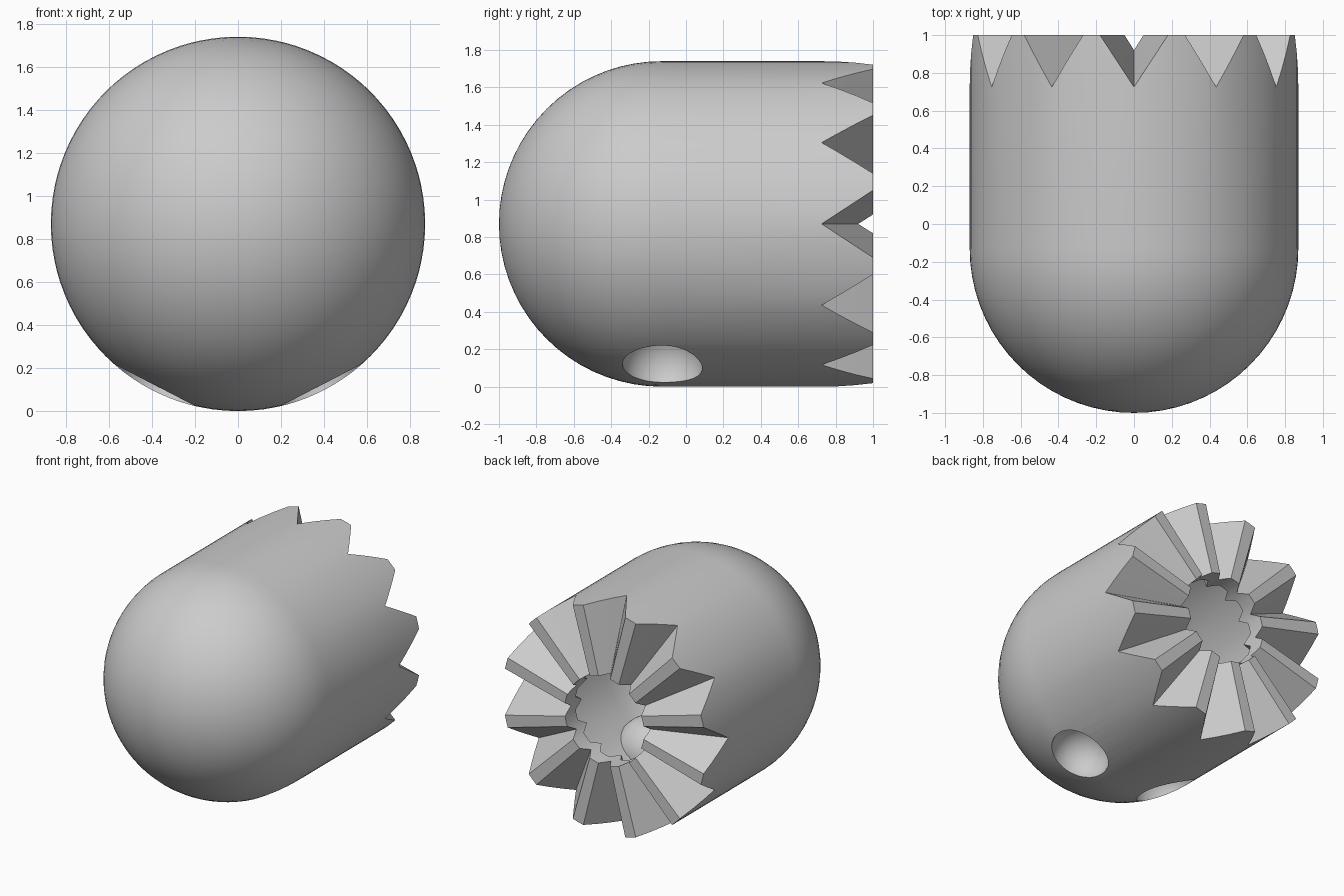
import bpy, bmesh
from math import sin, cos, pi, radians, sqrt, atan2
from mathutils import Vector

if "Cube" in bpy.data.objects:
    bpy.data.objects.remove(bpy.data.objects["Cube"])

R, ZC, DOME_Y = 0.87, 0.87, -0.13      # body radius, axis height, dome start
HOLE, WALL, RIM = 0.34, 0.04, 0.13     # opening radius, wall and crown thickness
EYE_R = 0.215


def polar(r, a, y):
    return Vector((r * sin(a), y, ZC + r * cos(a)))


def crown_ring(r, drop=0.0):
    """Ring through the twelve V notches at radius r."""
    t = (r - HOLE) / (R - HOLE)
    w, d = 0.05 + 0.13 * t, 0.08 + 0.195 * t
    pts = []
    for k in range(12):
        for j in range(-3, 4):
            x = w * j / 3
            a = k * pi / 6 + atan2(x, sqrt(r * r - x * x))
            pts.append(polar(r, a, 1 - d * (1 - abs(j) / 3) - drop))
        pts.append(polar(r, k * pi / 6 + pi / 12, 1 - drop))
    return pts


def round_rings(r, like):
    """Dome rings, from near the pole to the straight wall."""
    angs = [atan2(p.x, p.z - ZC) for p in like]
    return [[polar(r * sin(s), a, DOME_Y - r * cos(s)) for a in angs]
            for s in (radians(5 * i) for i in range(1, 19))]


def loft(name, start, rings, end):
    bm = bmesh.new()
    loops = [[bm.verts.new(p) for p in ring] for ring in rings]
    n = len(loops[0])
    for a, b in zip(loops, loops[1:]):
        for i in range(n):
            j = (i + 1) % n
            bm.faces.new((a[i], a[j], b[j], b[i]))
    for p, ring in ((start, loops[0]), (end, loops[-1])):
        c = bm.verts.new(p)
        for i in range(n):
            bm.faces.new((c, ring[i], ring[(i + 1) % n]))
    bmesh.ops.recalc_face_normals(bm, faces=bm.faces)
    me = bpy.data.meshes.new(name)
    bm.to_mesh(me)
    bm.free()
    ob = bpy.data.objects.new(name, me)
    bpy.context.collection.objects.link(ob)
    return ob


def eye_ball(name, side, r):
    bpy.ops.mesh.primitive_uv_sphere_add(
        segments=40, ring_count=20, radius=r,
        location=(side * 0.385, -0.125, 0.125))
    ob = bpy.context.object
    ob.name = name
    return ob


def subtract(ob, cutter):
    m = ob.modifiers.new("cut", 'BOOLEAN')
    m.operation, m.solver, m.object = 'DIFFERENCE', 'EXACT', cutter
    bpy.context.view_layer.objects.active = ob
    bpy.ops.object.modifier_apply(modifier=m.name)
    bpy.data.objects.remove(cutter)


# Domed body with the zigzag crown
outer = crown_ring(R)
body = loft("body", (0, DOME_Y - R, ZC),
            round_rings(R, outer) + [outer, crown_ring(0.30)], (0, 0.95, ZC))

# Hollow interior, with the crown's underside and the round opening
ri = R - WALL
under = crown_ring(ri, RIM)
neck = crown_ring(HOLE, RIM)
mouth = [Vector((p.x, 1.1, p.z)) for p in neck]
cavity = loft("cavity", (0, DOME_Y - ri, ZC),
              round_rings(ri, under) + [under, neck, mouth], (0, 1.1, ZC))

# Round eye sockets, bulging into the hollow
for side in (-1, 1):
    subtract(cavity, eye_ball("socket_wall", side, EYE_R + 0.03))
    subtract(body, eye_ball("eye_socket", side, EYE_R))
subtract(body, cavity)

bpy.ops.object.select_all(action='DESELECT')
body.select_set(True)
bpy.context.view_layer.objects.active = body
bpy.ops.object.shade_smooth_by_angle(angle=radians(25))
